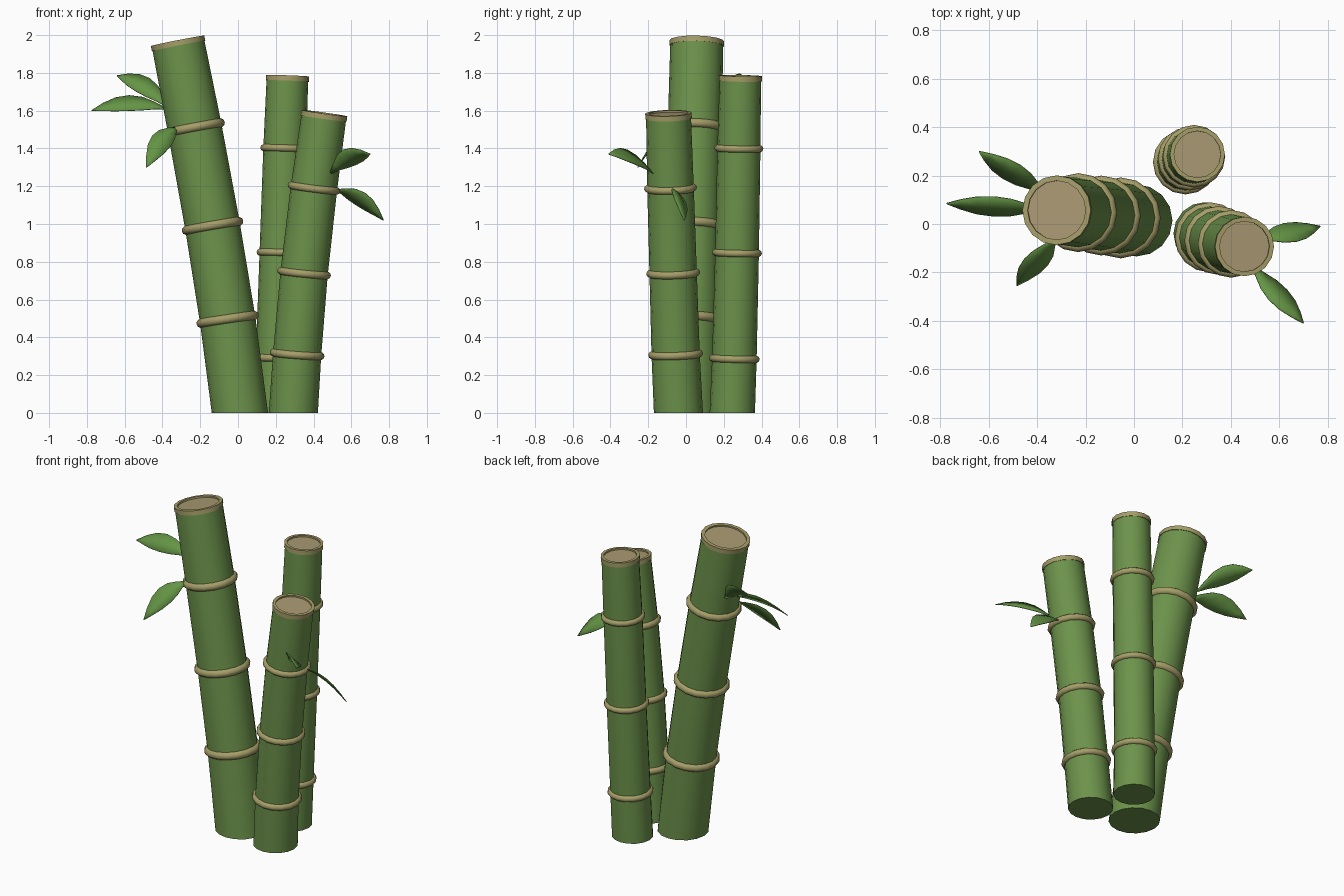
import bpy, bmesh, math
from mathutils import Vector

if "Cube" in bpy.data.objects:
    bpy.data.objects.remove(bpy.data.objects["Cube"])

SIDES = 16


def material(name, rgb):
    m = bpy.data.materials.new(name)
    m.diffuse_color = (*rgb, 1)
    m.use_nodes = True
    m.node_tree.nodes["Principled BSDF"].inputs["Base Color"].default_value = m.diffuse_color
    return m


GREEN = material("stalk_green", (0.15, 0.29, 0.07))
LEAF = material("leaf_green", (0.13, 0.30, 0.06))
TAN = material("node_tan", (0.38, 0.34, 0.14))
PITH = material("cut_brown", (0.40, 0.32, 0.17))


def finish(name, bm, mat, smooth=True):
    mesh = bpy.data.meshes.new(name)
    bm.to_mesh(mesh)
    bm.free()
    mesh.materials.append(mat)
    obj = bpy.data.objects.new(name, mesh)
    bpy.context.collection.objects.link(obj)
    if smooth:
        bpy.ops.object.select_all(action='DESELECT')
        obj.select_set(True)
        bpy.context.view_layer.objects.active = obj
        bpy.ops.object.shade_smooth_by_angle(angle=math.radians(40))
    return obj


def circle(bm, center, axis, r):
    q = Vector((0, 0, 1)).rotation_difference(axis)
    return [bm.verts.new(center + q @ Vector((r * math.cos(a), r * math.sin(a), 0)))
            for a in (2 * math.pi * i / SIDES for i in range(SIDES))]


def loft(name, rings, mat, caps=False, closed=False):
    # rings: list of (center, axis, radius)
    bm = bmesh.new()
    loops = [circle(bm, *r) for r in rings]
    pairs = list(zip(loops, loops[1:]))
    if closed:
        pairs.append((loops[-1], loops[0]))
    for a, b in pairs:
        for i in range(SIDES):
            j = (i + 1) % SIDES
            bm.faces.new((a[i], a[j], b[j], b[i]))
    if caps:
        bm.faces.new(loops[0][::-1])
        bm.faces.new(loops[-1])
    bmesh.ops.recalc_face_normals(bm, faces=bm.faces)
    return finish(name, bm, mat)


def stalk(name, points, r0, r1):
    pts = [Vector(p) for p in points]
    n = len(pts) - 1
    axes = [Vector((0, 0, 1))]
    axes += [(pts[i + 1] - pts[i - 1]).normalized() for i in range(1, n)]
    axes.append((pts[n] - pts[n - 1]).normalized())
    radii = [r0 + (r1 - r0) * i / n for i in range(n + 1)]
    # green culm, ending just under the cut
    top, axis = pts[n], axes[n]
    body = list(zip(pts, axes, radii))
    body[n] = (top - axis * 0.02, axis, r1 - 0.002)
    loft(name, body, GREEN, caps=True)
    # bulging node rings
    for k in range(1, n):
        major, minor = radii[k] * 0.97, radii[k] * 0.165
        prof = [2 * math.pi * i / 10 for i in range(10)]
        loft(f"{name}_node_{k}",
             [(pts[k] + axes[k] * minor * math.sin(a), axes[k], major + minor * math.cos(a))
              for a in prof], TAN, closed=True)
    # cut rim and recessed pith
    rim = [(r1 + 0.002, -0.028), (r1 + 0.002, 0), (r1 * 0.86, 0), (r1 * 0.86, -0.025)]
    loft(name + "_rim", [(top + axis * h, axis, r) for r, h in rim], TAN, closed=True)
    bm = bmesh.new()
    bm.faces.new(circle(bm, top - axis * 0.010, axis, r1 * 0.87))
    finish(name + "_pith", bm, PITH)


def leaf(name, base, tip, width=0.115, arch=0.035):
    # tilted, arched blade with a pointed tip
    b, t = Vector(base), Vector(tip)
    d = t - b
    flat = Vector((d.y, -d.x, 0)).normalized()
    side = (flat + Vector((0, 0, 1))).normalized()
    side = (side - d.normalized() * side.dot(d.normalized())).normalized()
    bm = bmesh.new()
    rows = []
    for s, w in ((0, .1), (.15, .45), (.32, .85), (.5, 1), (.68, .88), (.85, .5), (1, .03)):
        c = b + d * s + Vector((0, 0, arch * 4 * s * (1 - s)))
        rows.append([bm.verts.new(c + side * (k * w * width / 2)) for k in (-1, 0, 1)])
    for p, q in zip(rows, rows[1:]):
        for i in range(2):
            bm.faces.new((p[i], p[i + 1], q[i + 1], q[i]))
    obj = finish(name, bm, LEAF)
    mod = obj.modifiers.new("thickness", 'SOLIDIFY')
    mod.thickness = 0.004
    mod.offset = 0


# three bamboo stalks
stalk("tall_stalk", [(0.01, 0.015, 0), (-0.055, 0.025, 0.495), (-0.135, 0.035, 0.99),
                     (-0.23, 0.047, 1.51), (-0.32, 0.057, 1.97)], 0.149, 0.142)
stalk("front_stalk", [(0.293, -0.04, 0), (0.313, -0.055, 0.31), (0.35, -0.068, 0.74),
                      (0.402, -0.082, 1.19), (0.457, -0.093, 1.587)], 0.13, 0.121)
stalk("back_stalk", [(0.205, 0.245, 0), (0.212, 0.256, 0.287), (0.23, 0.27, 0.847),
                     (0.248, 0.28, 1.40), (0.262, 0.288, 1.785)], 0.12, 0.112)

# leaves
leaf("tall_leaf_back", (-0.37, 0.13, 1.62), (-0.64, 0.30, 1.785))
leaf("tall_leaf_side", (-0.38, 0.06, 1.61), (-0.775, 0.085, 1.60))
leaf("tall_leaf_front", (-0.325, -0.06, 1.51), (-0.485, -0.255, 1.30))
leaf("front_leaf_up", (0.49, -0.175, 1.27), (0.70, -0.41, 1.37))
leaf("front_leaf_down", (0.52, -0.06, 1.18), (0.77, -0.01, 1.02), width=0.11)
